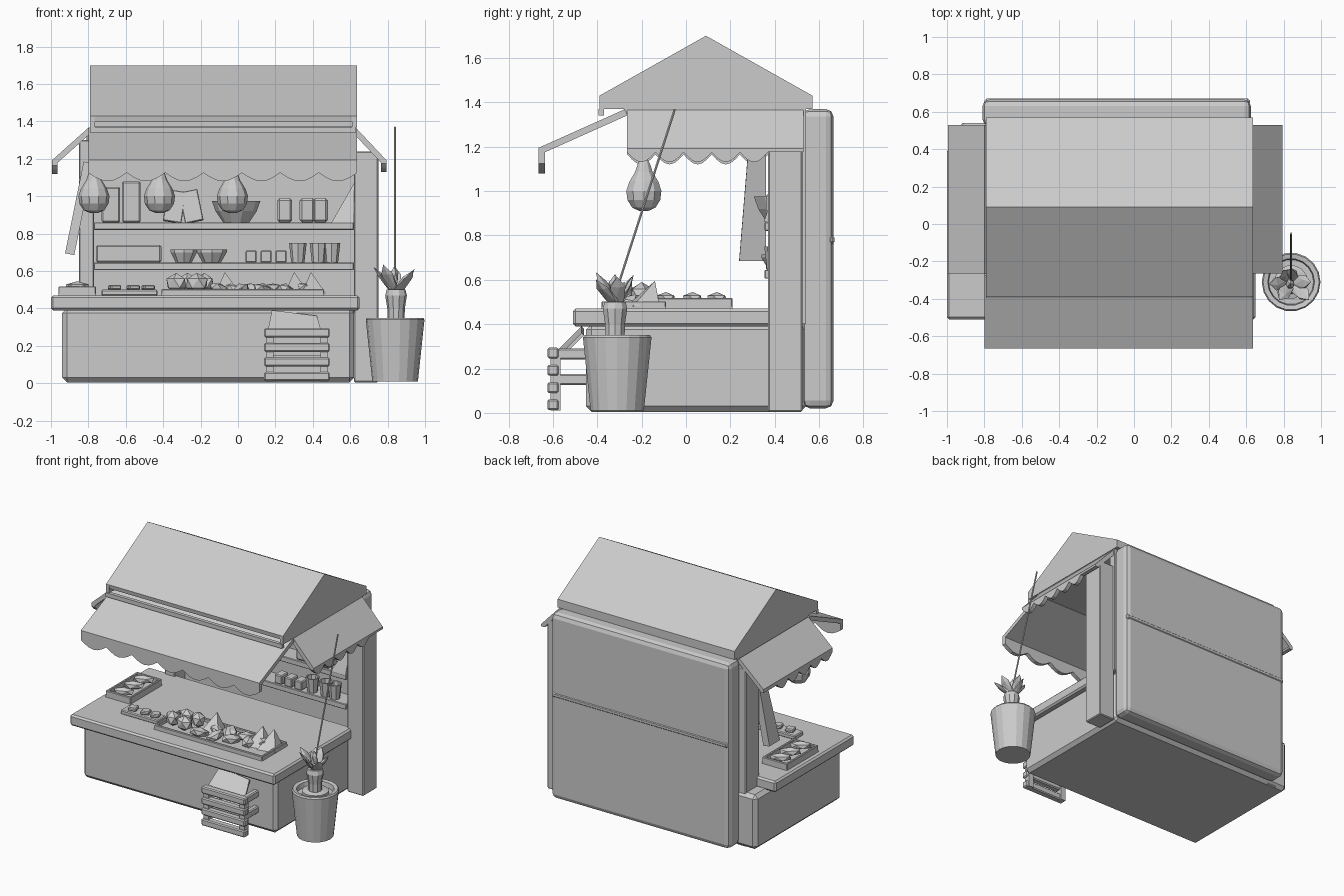
import bpy, bmesh, math, random
from mathutils import Vector, Euler
random.seed(4)


def mesh(name, verts, faces):
    me = bpy.data.meshes.new(name)
    me.from_pydata([tuple(v) for v in verts], [], faces)
    bm = bmesh.new()
    bm.from_mesh(me)
    bmesh.ops.recalc_face_normals(bm, faces=bm.faces)
    bm.to_mesh(me)
    bm.free()
    ob = bpy.data.objects.new(name, me)
    bpy.context.collection.objects.link(ob)
    return ob


def box(name, x, y, z, bevel=0, rot=(0, 0, 0), seg=1):
    c = Vector(((x[0] + x[1]) / 2, (y[0] + y[1]) / 2, (z[0] + z[1]) / 2))
    h = [(a[1] - a[0]) / 2 for a in (x, y, z)]
    vs = [(i * h[0], j * h[1], k * h[2]) for i in (-1, 1) for j in (-1, 1) for k in (-1, 1)]
    ob = mesh(name, vs, [(0, 1, 3, 2), (4, 6, 7, 5), (0, 4, 5, 1), (2, 3, 7, 6), (0, 2, 6, 4), (1, 5, 7, 3)])
    ob.location, ob.rotation_euler = c, rot
    if bevel:
        m = ob.modifiers.new("bevel", 'BEVEL')
        m.width, m.segments = bevel, seg
    return ob


def prism(name, yz, x0, x1):
    n = len(yz)
    vs = [(x, *p) for x in (x0, x1) for p in yz]
    fs = [tuple(range(n)), tuple(range(n, 2 * n))]
    return mesh(name, vs, fs + [(i, (i + 1) % n, (i + 1) % n + n, i + n) for i in range(n)])


def lathe(name, rz, loc, sides=12):
    vs = [(r * math.cos(2 * math.pi * s / sides), r * math.sin(2 * math.pi * s / sides), z)
          for r, z in rz for s in range(sides)]
    fs = [(a * sides + s, a * sides + (s + 1) % sides, (a + 1) * sides + (s + 1) % sides, (a + 1) * sides + s)
          for a in range(len(rz) - 1) for s in range(sides)]
    fs += [tuple(range(sides)), tuple(range((len(rz) - 1) * sides, len(rz) * sides))]
    ob = mesh(name, vs, fs)
    ob.location = loc
    return ob


def blob(name, loc, size, rot=(0, 0, 0), sub=1):
    bm = bmesh.new()
    bmesh.ops.create_icosphere(bm, subdivisions=sub, radius=1)
    me = bpy.data.meshes.new(name)
    bm.to_mesh(me)
    bm.free()
    ob = bpy.data.objects.new(name, me)
    bpy.context.collection.objects.link(ob)
    ob.location, ob.scale, ob.rotation_euler = loc, size, rot
    return ob


def awning(name, place, u0, u1, depth, low, scallops, scallop_end):
    # sloped cloth with a scalloped valance, thickened
    n = scallops * 6
    us = [u0 + (scallop_end - u0) * i / n for i in range(n + 1)]
    if u1 > scallop_end:
        us.append(u1)
    vs, fs = [], []
    for i, u in enumerate(us):
        dip = abs(math.sin(math.pi * i / 6)) * 0.045 if i <= n else 0
        vs += [place(u, 0, 1.355), place(u, depth, 1.185), place(u, depth, low + 0.045 - dip)]
    for i in range(len(us) - 1):
        a = i * 3
        fs += [(a, a + 3, a + 4, a + 1), (a + 1, a + 4, a + 5, a + 2)]
    m = mesh(name, vs, fs).modifiers.new("thickness", 'SOLIDIFY')
    m.thickness, m.offset, m.use_even_offset = 0.03, 0, True


# counter
box("counter_body", (-0.94, 0.62), (-0.45, 0.54), (0.005, 0.40), 0.025)
box("counter_top", (-1.0, 0.65), (-0.51, 0.40), (0.39, 0.47), 0.012)

# back wall and posts
box("back_panel", (-0.81, 0.625), (0.525, 0.665), (0.02, 1.37), 0.035, seg=2)
box("inner_wall", (-0.78, 0.63), (0.49, 0.54), (0.4, 1.37))
box("back_batten", (-0.80, 0.62), (0.64, 0.67), (0.76, 0.80), 0.012)
box("right_post", (0.62, 0.75), (0.37, 0.525), (0.005, 1.24), 0.006)
box("left_post", (-0.85, -0.77), (0.37, 0.525), (0.005, 1.3), 0.006)

# roof shell, gable ends and ceiling
prism("roof", [(-0.39, 1.43), (0.09, 1.70), (0.57, 1.43), (0.57, 1.37), (0.54, 1.37), (0.54, 1.415),
               (0.09, 1.665), (-0.385, 1.40)], -0.785, 0.63)
gable = [(-0.39, 1.43), (0.09, 1.70), (0.57, 1.43), (0.57, 1.37), (-0.39, 1.37)]
prism("left_gable", gable, -0.79, -0.765)
prism("right_gable", gable, 0.61, 0.635)
box("ceiling", (-0.79, 0.63), (-0.28, 0.54), (1.345, 1.372))
box("eave_rod", (-0.79, 0.63), (-0.395, -0.37), (1.34, 1.37))

# awnings
awning("front_awning", lambda u, d, z: (u, -0.27 - d, z), -0.80, 0.637, 0.38, 1.08, 7, 0.637)
awning("right_awning", lambda u, d, z: (0.62 + d, u, z), -0.265, 0.53, 0.16, 1.13, 5, 0.37)
awning("left_awning", lambda u, d, z: (-0.79 - d, u, z), -0.265, 0.53, 0.19, 1.12, 5, 0.37)

# hanging lanterns
for x in (-0.77, -0.42, -0.03):
    lathe("lantern", [(0.02, 0.91), (0.055, 0.925), (0.078, 0.96), (0.083, 1.0), (0.07, 1.04),
                      (0.042, 1.085), (0.03, 1.12), (0.015, 1.15), (0.008, 1.35)], (x, -0.19, 0), 10)

# cloth hanging on the left side
prism("side_cloth", [(0.24, 0), (0.36, 0), (0.36, 0.5), (0.28, 0.5)], -0.025, 0.025)
cloth = bpy.context.collection.objects["side_cloth"]
cloth.location, cloth.rotation_euler = (-0.9, 0, 0.69), (0, 0.2, 0)

# shelves
for z in (0.605, 0.82):
    box("shelf", (-0.77, 0.62), (0.355, 0.5), (z, z + 0.04), 0.004)

# goods on the lower shelf
box("long_box", (-0.76, -0.41), (0.36, 0.48), (0.645, 0.74), 0.01)
for x, r in ((-0.29, 0.07), (-0.14, 0.08)):
    lathe("dish", [(r * 0.6, 0.645), (r, 0.70), (r, 0.715), (r * 0.8, 0.70)], (x, 0.42, 0), 8)
for x in (0.07, 0.15, 0.23):
    box("small_box", (x - 0.03, x + 0.03), (0.36, 0.44), (0.645, 0.71), 0.006)
for x in (0.32, 0.43, 0.50):
    lathe("cup", [(0.035, 0.645), (0.047, 0.75), (0.038, 0.75), (0.03, 0.66)], (x, 0.40, 0), 8)

# goods on the upper shelf
for x, h in ((-0.68, 0.19), (-0.57, 0.22)):
    box("tall_box", (x - 0.05, x + 0.05), (0.38, 0.48), (0.86, 0.86 + h), 0.008)
for x, t in ((-0.34, 0.15), (-0.25, -0.2)):
    box("leaning_board", (x - 0.05, x + 0.05), (0.42, 0.45), (0.86, 1.03), 0.004, (-0.15, t, 0))
lathe("bowl", [(0.07, 0.86), (0.11, 0.92), (0.13, 0.975), (0.115, 0.975), (0.07, 0.89)], (-0.01, 0.43, 0), 10)
for x in (0.25, 0.37, 0.44):
    box("jar", (x - 0.04, x + 0.04), (0.36, 0.46), (0.86, 0.99), 0.012)
mesh("shelf_sack", [(0.5, 0.35, 0.86), (0.62, 0.35, 0.86), (0.62, 0.49, 0.86), (0.5, 0.49, 0.86),
                    (0.62, 0.42, 1.07)], [(0, 1, 2, 3), (0, 1, 4), (1, 2, 4), (2, 3, 4), (3, 0, 4)])


def tray(name, x, y, z, h):
    t = 0.018
    box(name + "_base", x, y, (z, z + 0.012))
    for a in ((y[0], y[0] + t), (y[1] - t, y[1])):
        box(name + "_long_rim", x, a, (z, z + h), 0.004)
    for a in ((x[0], x[0] + t), (x[1] - t, x[1])):
        box(name + "_short_rim", a, y, (z, z + h), 0.004)


# main food tray with loaves and leafy wedges
tray("food_tray", (-0.41, 0.46), (-0.38, -0.09), 0.468, 0.035)
for x, y in ((-0.27, -0.2), (-0.18, -0.2), (-0.22, -0.3), (-0.33, -0.28)):
    blob("loaf", (x, y, 0.535), (0.065, 0.05, 0.055), (0, 0, random.uniform(-1, 1)))
for i in range(9):
    blob("vegetable", (-0.1 + 0.058 * i, random.uniform(-0.31, -0.16), 0.50),
         (0.075, 0.045, 0.035), (random.uniform(-.4, .4), random.uniform(-.4, .4), random.uniform(-1.5, 1.5)))
for x in (-0.05, 0.32, 0.41):
    mesh("leafy_wedge", [(x - 0.07, -0.27, 0.48), (x + 0.06, -0.24, 0.48), (x + 0.03, -0.12, 0.49),
                         (x - 0.02, -0.14, 0.595)], [(0, 1, 2), (0, 1, 3), (1, 2, 3), (2, 0, 3)])

# small box and side tray with bottles
box("counter_box", (-0.73, -0.43), (-0.31, -0.21), (0.468, 0.50), 0.006)
for x in (-0.66, -0.56, -0.48):
    box("counter_packet", (x - 0.03, x + 0.03), (-0.29, -0.23), (0.5, 0.525), 0.006, (0, 0, 0.3))
tray("side_tray", (-0.96, -0.76), (-0.15, 0.21), 0.468, 0.05)
for y in (-0.09, 0.03, 0.14):
    blob("side_tray_item", (-0.86, y, 0.515), (0.08, 0.035, 0.03), (0, 0, 0.5))

# slatted crate with a cloth behind
for i in range(4):
    z = 0.012 + i * 0.078
    box("crate_slat", (0.14, 0.49), (-0.625, -0.575), (z, z + 0.048), 0.007)
for x in (0.15, 0.44):
    box("crate_post", (x, x + 0.04), (-0.61, -0.565), (0.01, 0.28))
    for z in (0.125, 0.24):
        box("crate_rail", (x, x + 0.04), (-0.58, -0.44), (z, z + 0.05), 0.007)
box("crate_shelf", (0.17, 0.46), (-0.57, -0.45), (0.13, 0.15))
mesh("crate_cloth", [(0.16, -0.56, 0.28), (0.45, -0.56, 0.25), (0.42, -0.46, 0.35), (0.18, -0.46, 0.38)],
     [(0, 1, 2, 3)]).modifiers.new("thickness", 'SOLIDIFY').thickness = 0.015

# potted plant
P = (0.84, -0.31)
lathe("plant_pot", [(0.122, 0.01), (0.157, 0.34), (0.15, 0.35), (0.125, 0.345), (0.12, 0.31)], (*P, 0), 18)
lathe("soil_ring", [(0.09, 0.30), (0.09, 0.335), (0.05, 0.345)], (*P, 0), 14)
lathe("plant_stem", [(0.045, 0.31), (0.047, 0.40), (0.058, 0.47), (0.05, 0.50)], (P[0] + 0.005, P[1] - 0.01, 0), 10)
for dx, dy, h in ((-0.11, -0.01, 0.14), (-0.06, -0.09, 0.15), (0.09, -0.09, 0.12), (0.10, 0.0, 0.13),
                  (0.0, 0.07, 0.14), (-0.04, 0.06, 0.13)):
    d = Vector((dx, dy, h))
    leaf = blob("leaf", Vector((*P, 0.475)) + d / 2, (0.042, 0.014, d.length * 0.56))
    leaf.rotation_euler = d.to_track_quat('Z', 'Y').to_euler()
blob("plant_bud", (P[0] - 0.005, P[1] - 0.01, 0.565), (0.025, 0.03, 0.06))
stick = Vector((0, 0.28, 0.87))
rod = lathe("plant_stick", [(0.006, 0), (0.006, stick.length)], (P[0], -0.33, 0.5), 6)
rod.rotation_euler = stick.to_track_quat('Z', 'Y').to_euler()
